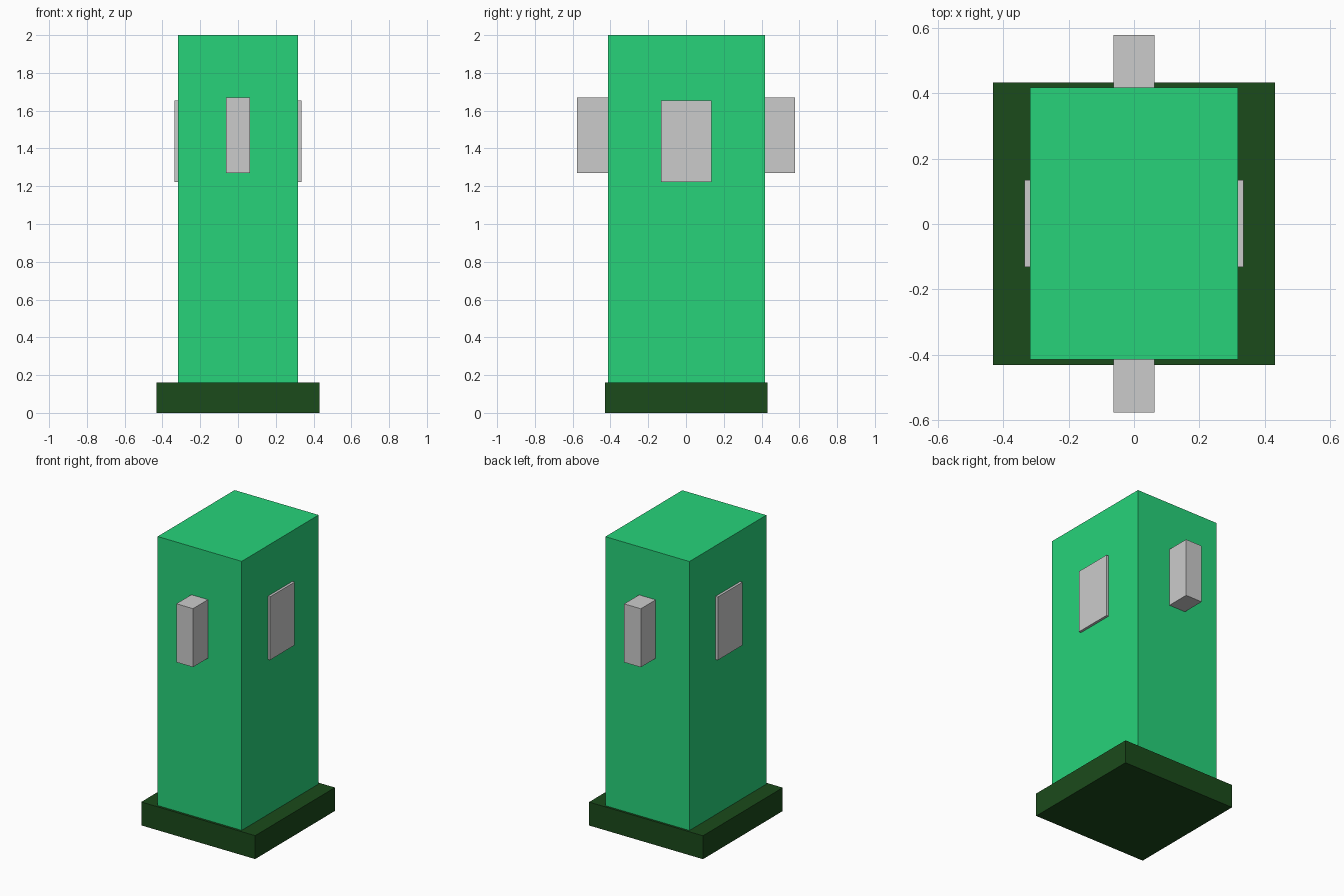
import bpy

if "Cube" in bpy.data.objects:
    bpy.data.objects.remove(bpy.data.objects["Cube"])


def material(name, color):
    mat = bpy.data.materials.new(name)
    mat.diffuse_color = (*color, 1)
    mat.use_nodes = True
    mat.node_tree.nodes["Principled BSDF"].inputs["Base Color"].default_value = mat.diffuse_color
    return mat


def box(name, x, y, z, mat=None):
    """Box from (min, max) ranges on each axis."""
    ranges = (x, y, z)
    bpy.ops.mesh.primitive_cube_add(size=1, location=[(a + b) / 2 for a, b in ranges])
    obj = bpy.context.object
    obj.name = name
    obj.scale = [b - a for a, b in ranges]
    bpy.ops.object.transform_apply(location=False, rotation=False, scale=True)
    if mat:
        obj.data.materials.append(mat)
    return obj


green = material("green", (0.02, 0.65, 0.195))
dark_green = material("dark_green", (0.011, 0.069, 0.011))

# Square plinth and tall body
box("base", (-0.431, 0.431), (-0.43, 0.432), (0, 0.16), dark_green)
box("body", (-0.318, 0.318), (-0.414, 0.417), (0.16, 2), green)

# Bars running through the body: long blocks front and back, thin plates at the sides
box("front_back_bar", (-0.063, 0.063), (-0.576, 0.578), (1.27, 1.67))
box("side_bar", (-0.335, 0.335), (-0.132, 0.134), (1.222, 1.654))
